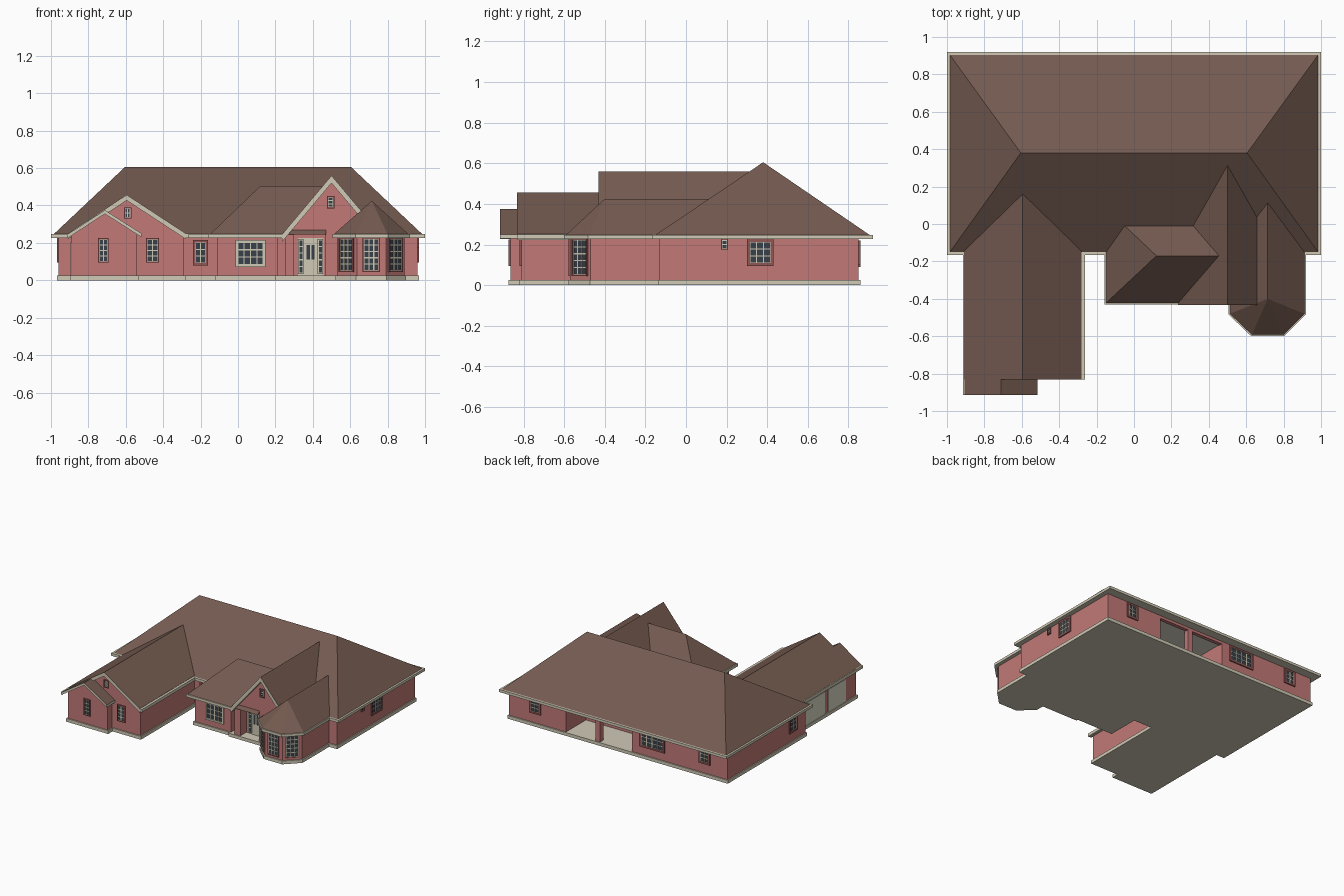
import bpy, bmesh, math
from mathutils import Vector, Matrix

if "Cube" in bpy.data.objects:
    bpy.data.objects.remove(bpy.data.objects["Cube"])


def material(name, r, g, b):
    m = bpy.data.materials.new(name)
    m.diffuse_color = (*[c ** 2.2 for c in (r, g, b)], 1)
    m.use_nodes = True
    m.node_tree.nodes["Principled BSDF"].inputs["Base Color"].default_value = m.diffuse_color
    return m


BRICK = material("brick red", 0.755, 0.475, 0.465)
DARK = material("dark brick trim", 0.56, 0.34, 0.33)
ROOF = material("roof brown", 0.45, 0.355, 0.315)
CREAM = material("cream trim", 0.81, 0.785, 0.705)
GLASS = material("window glass", 0.23, 0.26, 0.29)
PALE = material("pale doors", 0.86, 0.85, 0.78)


def mesh(name, verts, faces, mats, rule=None):
    """Closed mesh; rule(normal) picks the material index."""
    bm = bmesh.new()
    vs = [bm.verts.new(v) for v in verts]
    for f in faces:
        bm.faces.new([vs[i] for i in f])
    bmesh.ops.recalc_face_normals(bm, faces=bm.faces[:])
    bm.normal_update()
    if rule:
        for f in bm.faces:
            f.material_index = rule(f.normal)
    me = bpy.data.meshes.new(name)
    bm.to_mesh(me)
    bm.free()
    for m in mats:
        me.materials.append(m)
    ob = bpy.data.objects.new(name, me)
    bpy.context.collection.objects.link(ob)
    return ob


def extrude(name, lo, hi, mats, rule=None):
    n = len(lo)
    faces = [range(n), range(n, 2 * n)]
    faces += [(i, (i + 1) % n, n + (i + 1) % n, n + i) for i in range(n)]
    return mesh(name, lo + hi, faces, mats, rule)


def prism_z(name, pts, z0, z1, mats, rule=None):
    return extrude(name, [(x, y, z0) for x, y in pts], [(x, y, z1) for x, y in pts], mats, rule)


def prism_y(name, pts, y0, y1, mats, rule=None):
    return extrude(name, [(x, y0, z) for x, z in pts], [(x, y1, z) for x, z in pts], mats, rule)


def rect(x0, x1, y0, y1):
    return [(x0, y0), (x1, y0), (x1, y1), (x0, y1)]


def offset(pts, d):
    """Outset of a counter-clockwise outline."""
    out = []
    for i, p in enumerate(pts):
        a, p, b = Vector(pts[i - 1]), Vector(p), Vector(pts[(i + 1) % len(pts)])
        e, f = (p - a).normalized(), (b - p).normalized()
        m, n = Vector((e.y, -e.x)), Vector((f.y, -f.x))
        out.append(tuple(p + (m + n) * d / (1 + m.dot(n))))
    return out


def boxes(name, items, mat, mw=Matrix()):
    verts, faces = [], []
    for x0, x1, y0, y1, z0, z1 in items:
        k = len(verts)
        verts += [mw @ Vector((x, y, z)) for x in (x0, x1) for y in (y0, y1) for z in (z0, z1)]
        faces += [[k + i for i in q] for q in ((0, 1, 3, 2), (4, 5, 7, 6), (0, 1, 5, 4),
                                               (2, 3, 7, 6), (0, 2, 6, 4), (1, 3, 7, 5))]
    return mesh(name, verts, faces, [mat])


def place(x, y, deg):
    return Matrix.Translation((x, y, 0)) @ Matrix.Rotation(math.radians(deg), 4, 'Z')


def window(name, x, y, deg, w, z0, z1, cols=2, rows=3, trim=DARK, t=0.01):
    """Outward direction is -y turned by deg."""
    m, h = place(x, y, deg), w / 2
    boxes(name + "_frame", [(-h, -h + t, -.009, .001, z0, z1), (h - t, h, -.009, .001, z0, z1),
                            (-h + t, h - t, -.009, .001, z0, z0 + t),
                            (-h + t, h - t, -.009, .001, z1 - t, z1)], trim, m)
    a, b, c = h - t, z0 + t, z1 - t
    boxes(name + "_glass", [(-a, a, -.003, .001, b, c)], GLASS, m)
    s = .0028
    bars = [(-a + 2 * a * i / cols - s, -a + 2 * a * i / cols + s, -.006, -.002, b, c) for i in range(cols + 1)]
    bars += [(-a, a, -.0055, -.002, b + (c - b) * i / rows - s, b + (c - b) * i / rows + s)
             for i in range(rows + 1)]
    boxes(name + "_bars", bars, CREAM, m)


# Walls and foundation
front = [(-.96, -.13), (-.89, -.13), (-.89, -.865), (-.54, -.865), (-.54, -.81), (-.29, -.81),
         (-.29, -.13), (-.11, -.13), (-.11, -.385), (.21, -.385)]
bay = [(.53, -.47), (.635, -.57), (.79, -.57), (.89, -.47), (.89, -.13), (.96, -.13), (.96, .85)]
porch = [(.46, .85), (.46, .6), (-.12, .6), (-.12, .85)]
prism_z("walls", front + [(.21, -.32), (.53, -.32)] + bay + porch + [(-.96, .85)], .02, .235, [BRICK])
prism_z("foundation", offset(front + [(.21, -.4), (.53, -.4)] + bay + [(-.96, .85)], .009),
        0, .026, [CREAM])

# Back porch
boxes("porch_header", [(-.12, .46, .82, .85, .205, .235)], BRICK)
boxes("porch_post", [(.16, .2, .81, .85, .02, .21)], BRICK)
boxes("porch_ceiling", [(-.12, .46, .6, .82, .212, .22)], PALE)


# Roofs with eave slabs
def eave(name, pts):
    prism_z(name, pts, .226, .247, [CREAM])


def roof(name, base, ridge, faces):
    n = len(base)
    mesh(name, [(x, y, .246) for x, y in base] + ridge, faces + [range(n)], [ROOF])


eave("main_eave", rect(-1, 1, -.165, .92))
roof("main_roof", rect(-.986, .986, -.152, .906), [(-.605, .38, .605), (.605, .38, .605)],
     [(0, 1, 5, 4), (1, 2, 5), (2, 3, 4, 5), (3, 0, 4)])
eave("centre_eave", rect(-.157, .25, -.43, -.1))
roof("centre_roof", rect(-.15, .47, -.423, .085), [(.12, -.17, .505), (.47, -.17, .505)],
     [(0, 1, 5, 4), (1, 2, 5), (2, 3, 4, 5), (3, 0, 4)])
outline = [(.512, -.48), (.63, -.593), (.8, -.593), (.912, -.48), (.912, .1), (.512, .1)]
eave("bay_eave", offset(outline, .007))
roof("bay_roof", outline, [(.715, -.4, .425), (.715, .11, .425)],
     [(0, 1, 6), (1, 2, 6), (2, 3, 6), (3, 4, 7, 6), (4, 5, 7), (5, 0, 6, 7)])


def gable(name, left, top, right, y0, y1, t=.03):
    """Bent roof sheet with cream rakes."""
    line = [left, top, right]
    prism_y(name, line + [(x, z - t) for x, z in line[::-1]], y0, y1, [CREAM, ROOF],
            lambda n: int(n.z > .1))


gable("garage_roof", (-.91, .25), (-.595, .457), (-.282, .252), -.832, .17)
gable("garage_front_roof", (-.91, .246), (-.712, .375), (-.515, .25), -.915, -.8, .02)
gable("entry_roof", (.235, .245), (.5, .56), (.68, .346), -.432, .31, .04)
boxes("garage_gutters", [(-.285, -.263, -.832, -.16, .226, .25),
                         (-.915, -.906, -.915, -.16, .226, .249)], CREAM)

# Gable walls
prism_y("garage_gable_wall", [(-.89, .23), (-.29, .23), (-.29, .245), (-.595, .44), (-.89, .245)],
        -.81, -.78, [BRICK])
prism_y("garage_front_gable_wall", [(-.89, .23), (-.54, .23), (-.54, .25), (-.712, .362), (-.89, .246)],
        -.865, -.8, [BRICK])
prism_y("entry_wall", [(.25, .02), (.3, .02), (.3, .255), (.465, .255), (.465, .02), (.6, .02),
                       (.65, .35), (.5, .54), (.25, .24)], -.4, -.315, [BRICK])
boxes("entry_header", [(.26, .53, -.32, -.3, .23, .265)], BRICK)

# Front door with side lights
door = place(.388, -.32, 0)
boxes("door_surround", [(-.068, .068, -.004, .001, .026, .225)], CREAM, door)
boxes("door_leaf", [(-.034, .034, -.008, -.003, .026, .205)], CREAM, door)
boxes("door_glass", [(-.022, -.004, -.0095, -.007, .11, .19), (.004, .022, -.0095, -.007, .11, .19)], GLASS, door)
for s in (-1, 1):
    window("side_light", .388 + s * .052, -.324, 0, .03, .035, .22, 1, 5, CREAM, .004)

# Front windows
window("garage_window_left", -.72, -.865, 0, .055, .095, .225, 2, 4, DARK, .006)
window("garage_window_right", -.457, -.81, 0, .07, .095, .225, 2, 4, DARK, .006)
window("recess_window", -.2, -.13, 0, .08, .08, .215, 2, 3, DARK, .013)
window("centre_window", .067, -.385, 0, .16, .072, .215, 4, 3, CREAM, .012)
window("garage_vent", -.59, -.81, 0, .04, .33, .39, 2, 2, DARK, .006)
window("entry_vent", .495, -.4, 0, .04, .385, .45, 1, 3, DARK, .006)
# Bay windows
window("bay_window_left", .582, -.52, -43.6, .105, .045, .23, 3, 5, DARK, .008)
window("bay_window_front", .7125, -.57, 0, .095, .045, .23, 3, 5, DARK, .008)
window("bay_window_right", .84, -.52, 45, .105, .045, .23, 3, 5, DARK, .008)
# Side windows
window("right_window", .96, .365, 90, .13, .095, .226, 3, 3, DARK, .014)
window("right_small_window", .96, .19, 90, .035, .175, .226, 1, 2, DARK, .005)
window("left_window", -.96, .03, -90, .1, .095, .226, 2, 3, DARK, .014)
# Back windows
window("back_window_a", .73, .85, 180, .1, .1, .22, 2, 3, DARK, .014)
window("back_window_b", -.3, .85, 180, .22, .09, .22, 4, 3, DARK, .014)
window("back_window_c", -.76, .85, 180, .1, .1, .22, 2, 3, DARK, .014)

# Garage doors on the left side
for y, w in ((-.335, .27), (-.62, .22)):
    boxes("garage_door", [(-w / 2, w / 2, -.005, .001, .026, .205)], PALE, place(-.89, y, -90))
